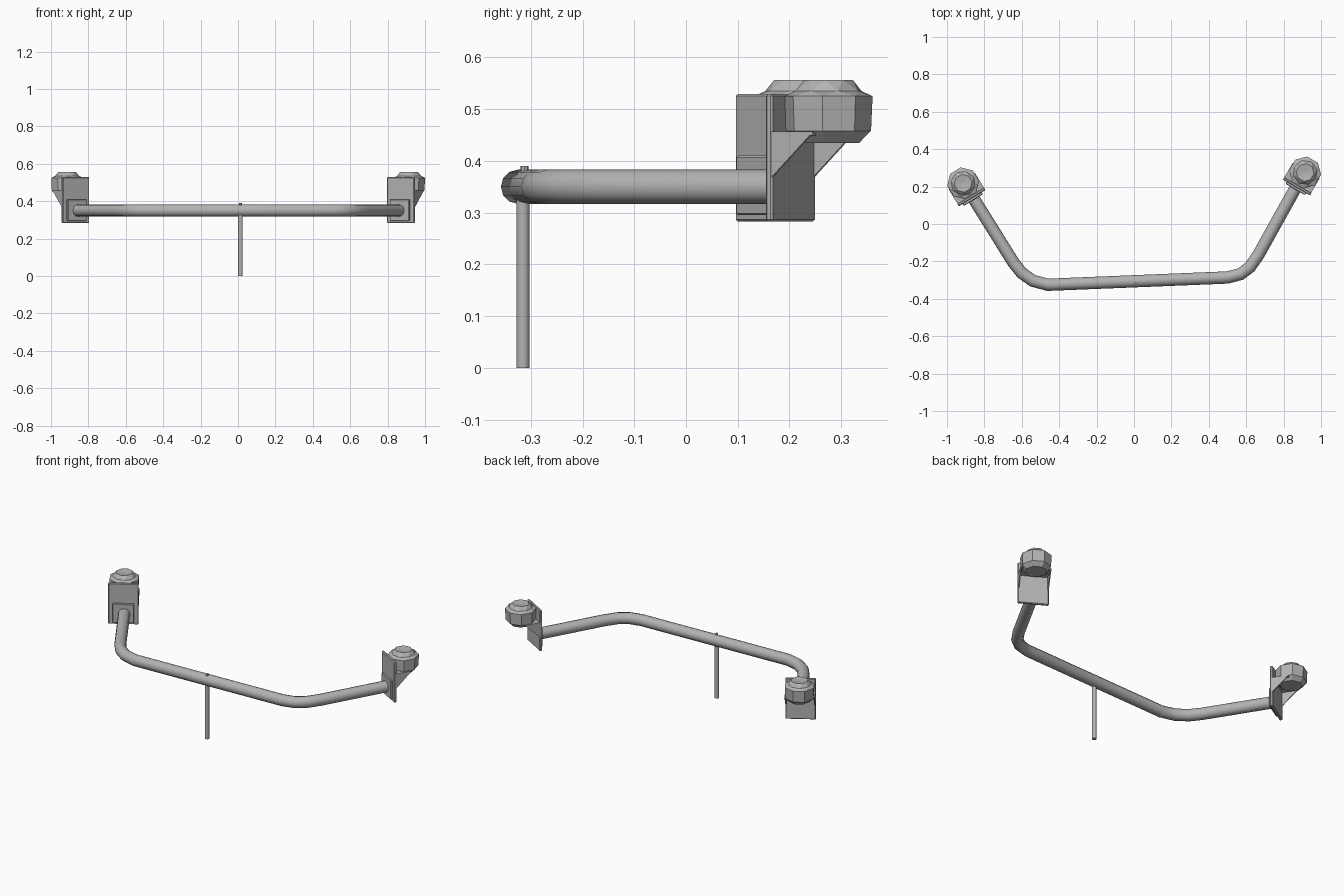
import bpy, bmesh, math
from mathutils import Matrix, Vector

cube = bpy.data.objects.get("Cube")
if cube:
    bpy.data.objects.remove(cube, do_unlink=True)

grey = bpy.data.materials.new("plain_grey")
grey.use_nodes = True
colour = (0.45, 0.45, 0.45, 1)
grey.diffuse_color = colour
grey.node_tree.nodes["Principled BSDF"].inputs["Base Color"].default_value = colour


def finish(name, bm, matrix=Matrix()):
    bmesh.ops.recalc_face_normals(bm, faces=bm.faces)
    mesh = bpy.data.meshes.new(name)
    bm.to_mesh(mesh)
    bm.free()
    mesh.transform(matrix)
    mesh.materials.append(grey)
    obj = bpy.data.objects.new(name, mesh)
    bpy.context.collection.objects.link(obj)
    return obj


def smooth(obj, angle=40):
    bpy.ops.object.select_all(action="DESELECT")
    obj.select_set(True)
    bpy.context.view_layer.objects.active = obj
    bpy.ops.object.shade_smooth_by_angle(angle=math.radians(angle))


def box(name, low, high, matrix, bevel=0.0):
    low, high = Vector(low), Vector(high)
    bm = bmesh.new()
    bmesh.ops.create_cube(bm, size=1)
    bmesh.ops.scale(bm, vec=high - low, verts=bm.verts)
    bmesh.ops.translate(bm, vec=(low + high) / 2, verts=bm.verts)
    if bevel:
        bmesh.ops.bevel(bm, geom=bm.edges[:], offset=bevel, segments=1, affect="EDGES")
    return finish(name, bm, matrix)


def cylinder(name, x, y, z0, z1, radius, sides):
    bm = bmesh.new()
    bmesh.ops.create_cone(bm, cap_ends=True, segments=sides, radius1=radius,
                          radius2=radius, depth=z1 - z0)
    obj = finish(name, bm, Matrix.Translation((x, y, (z0 + z1) / 2)))
    smooth(obj)


def rib(name, v, matrix):
    # triangular side web with its upper edge under the shelf
    bm = bmesh.new()
    corners = [(0.01, 0.365), (0.01, 0.455), (0.105, 0.455)]
    face = bm.faces.new([bm.verts.new((v - 0.003, u, z)) for u, z in corners])
    moved = bmesh.ops.extrude_face_region(bm, geom=[face])["geom"]
    bmesh.ops.translate(bm, vec=(0.006, 0, 0),
                        verts=[g for g in moved if isinstance(g, bmesh.types.BMVert)])
    finish(name, bm, matrix)


def knob(name, matrix, sides=8):
    # faceted knob: twisted rings joined by triangles
    rings = [(0.06, 0.435), (0.083, 0.458), (0.086, 0.525), (0.066, 0.535), (0.048, 0.556)]
    bm = bmesh.new()
    loops = []
    for i, (r, z) in enumerate(rings):
        turn = 0.5 if i > 2 else 0
        angles = [math.tau * (k + 0.5 + turn * (i - 2)) / sides for k in range(sides)]
        loops.append([bm.verts.new((r * math.cos(a), 0.093 + r * math.sin(a), z))
                      for a in angles])
    for a, b in zip(loops, loops[1:]):
        for k in range(sides):
            n = (k + 1) % sides
            bm.faces.new((a[k], a[n], b[k]))
            bm.faces.new((a[n], b[n], b[k]))
    bm.faces.new(loops[0][::-1])
    middle = bm.verts.new((0, 0.093, 0.55))
    for k in range(sides):
        bm.faces.new((loops[-1][k], loops[-1][(k + 1) % sides], middle))
    finish(name, bm, matrix)


# bent handle tube
bar_z = 0.35
path = [(-0.86, 0.14), (-0.645, -0.205), (-0.6, -0.262), (-0.54, -0.304), (-0.46, -0.325),
        (0.5, -0.286), (0.57, -0.268), (0.62, -0.23), (0.665, -0.165), (0.868, 0.2)]
curve = bpy.data.curves.new("handle_tube", "CURVE")
curve.dimensions = "3D"
curve.bevel_depth = 0.033
curve.bevel_resolution = 4
curve.use_fill_caps = True
spline = curve.splines.new("POLY")
spline.points.add(len(path) - 1)
for point, (x, y) in zip(spline.points, path):
    point.co = (x, y, bar_z, 1)
tube = bpy.data.objects.new("handle_tube", curve)
bpy.context.collection.objects.link(tube)
bpy.ops.object.select_all(action="DESELECT")
tube.select_set(True)
bpy.context.view_layer.objects.active = tube
bpy.ops.object.convert(target="MESH")
tube = bpy.context.view_layer.objects.active
tube.data.materials.clear()
tube.data.materials.append(grey)
smooth(tube)

# centre post and the pin end above the tube
cylinder("centre_post", 0.013, -0.315, 0, 0.36, 0.013, 10)
cylinder("post_pin", 0.013, -0.312, 0.36, 0.39, 0.008, 8)

# end brackets: local x runs across the plate, local y along the arm
for side, centre, arm in (("right", (-0.865, 0.138, 0), (-0.52, 0.85)),
                          ("left", (0.868, 0.195, 0), (0.5, 0.86))):
    turn = math.atan2(arm[1], arm[0]) - math.pi / 2
    place = Matrix.Translation(centre) @ Matrix.Rotation(turn, 4, "Z")
    box(side + "_plate", (-0.084, 0, 0.283), (0.084, 0.016, 0.529), place, 0.004)
    box(side + "_tube_flange", (-0.06, -0.012, 0.295), (0.06, 0.004, 0.41), place, 0.003)
    box(side + "_shelf", (-0.083, 0.01, 0.449), (0.083, 0.105, 0.457), place)
    for label, v in (("inner", -0.08), ("outer", 0.08)):
        rib(f"{side}_{label}_rib", v, place)
    knob(side + "_knob", place)
